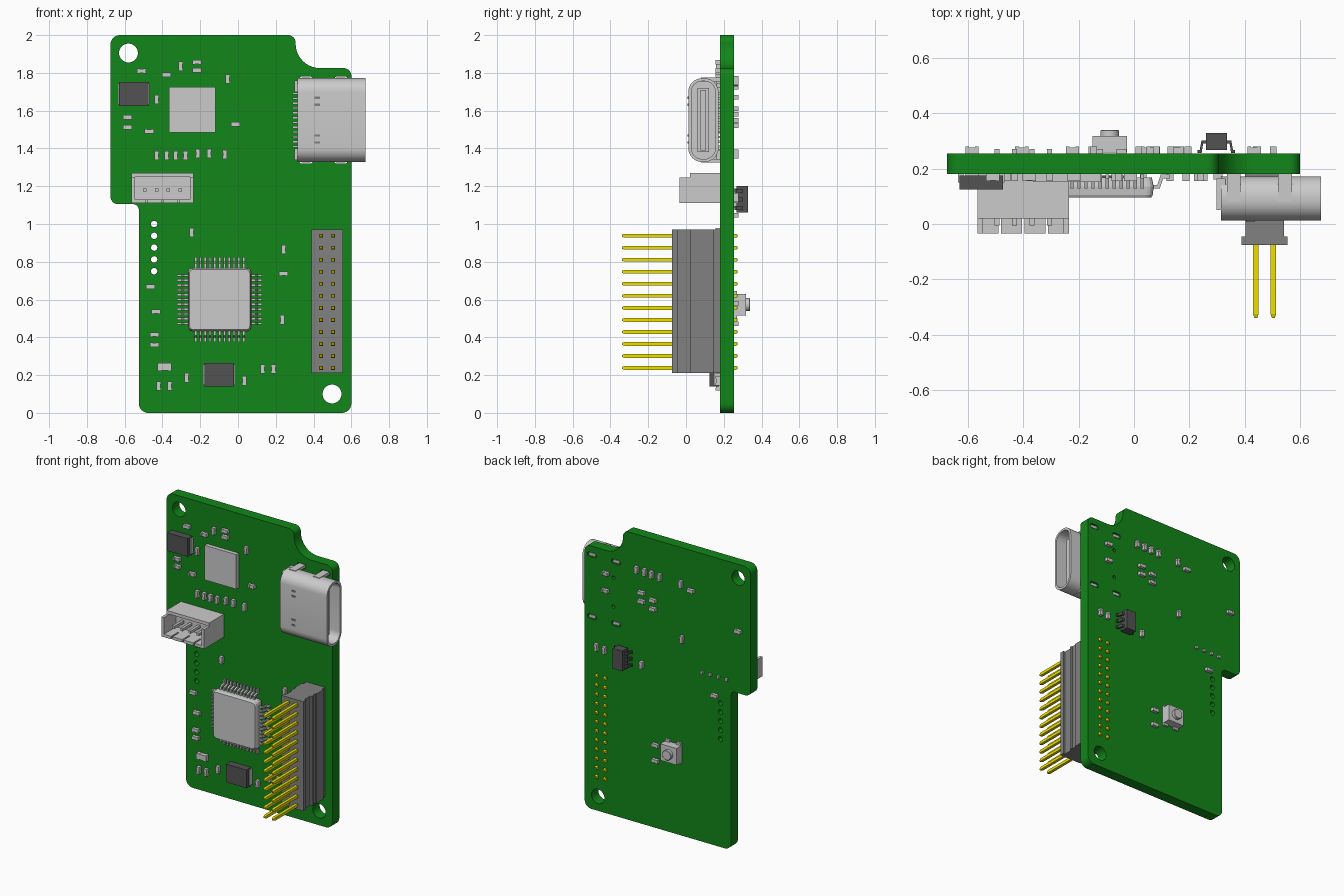
import bpy, bmesh, math
from mathutils import Vector, Matrix

if "Cube" in bpy.data.objects:
    bpy.data.objects.remove(bpy.data.objects["Cube"])

FRONT, BACK = 0.18, 0.255          # the two faces of the board (y)


def material(name, rgb):
    m = bpy.data.materials.new(name)
    m.diffuse_color = (*rgb, 1)
    m.use_nodes = True
    m.node_tree.nodes["Principled BSDF"].inputs["Base Color"].default_value = m.diffuse_color
    return m


GREEN = material("board_green", (0.006, 0.24, 0.01))
DARK = material("dark_plastic", (0.085, 0.085, 0.085))
MID = material("mid_grey", (0.22, 0.22, 0.22))
GOLD = material("gold", (0.85, 0.75, 0.0))


def rounded(pts, seg=6):
    """Right-angled polygon of (x, z, radius) with filleted corners."""
    out, n = [], len(pts)
    for i, (x, z, r) in enumerate(pts):
        p = Vector((x, z))
        u = (Vector(pts[i - 1][:2]) - p).normalized()
        v = (Vector(pts[(i + 1) % n][:2]) - p).normalized()
        for k in range(seg + 1):
            a = math.pi / 2 * k / seg
            out.append(p + (u + v - v * math.cos(a) - u * math.sin(a)) * r)
    return out


def rect(a0, a1, b0, b1, r, seg=6):
    return rounded([(a0, b0, r), (a1, b0, r), (a1, b1, r), (a0, b1, r)], seg)


def circle(cx, cz, r, n=24):
    return [Vector((cx + r * math.cos(2 * math.pi * k / n), cz + r * math.sin(2 * math.pi * k / n)))
            for k in range(n)]


def loft(bm, loops, mat=Matrix()):
    rings = [[bm.verts.new(mat @ Vector(p)) for p in l] for l in loops]
    n = len(rings[0])
    for a, b in zip(rings, rings[1:]):
        for i in range(n):
            bm.faces.new((a[i], a[(i + 1) % n], b[(i + 1) % n], b[i]))
    bm.faces.new(rings[0])
    bm.faces.new(rings[-1])


def box(bm, x0, x1, y0, y1, z0, z1):
    loft(bm, [[(x0, y, z0), (x1, y, z0), (x1, y, z1), (x0, y, z1)] for y in (y0, y1)])


def finish(name, bm, mat=None, smooth=False):
    bmesh.ops.recalc_face_normals(bm, faces=bm.faces)
    me = bpy.data.meshes.new(name)
    bm.to_mesh(me)
    bm.free()
    ob = bpy.data.objects.new(name, me)
    bpy.context.collection.objects.link(ob)
    if mat:
        me.materials.append(mat)
    if smooth:
        shade(ob)
    return ob


def shade(ob):
    bpy.ops.object.select_all(action='DESELECT')
    ob.select_set(True)
    bpy.context.view_layer.objects.active = ob
    bpy.ops.object.shade_smooth_by_angle(angle=math.radians(35))


def boxes(name, items, mat=None):
    bm = bmesh.new()
    for b in items:
        box(bm, *b)
    return finish(name, bm, mat)


# circuit board: filled outline with holes
loops = [rounded([(-0.525, 0, .05), (0.6, 0, .05), (0.6, 1.825, .04), (0.305, 1.825, .13),
                  (0.305, 2, .04), (-0.675, 2, .05), (-0.675, 1.105, .04), (-0.525, 1.105, .03)], 10)]
loops += [circle(-0.58, 1.905, .05, 40), circle(0.498, 0.10, .05, 40)]
loops += [circle(-0.444, 0.75 + 0.0625 * k, .017, 16) for k in range(5)]
loops += [circle(0.38, z, .012, 16) for z in (1.45, 1.65)]
loops += [rect(x - .035, x + .035, z - .016, z + .016, .015)
          for x in (.36, .545) for z in (1.335, 1.765)]
cu = bpy.data.curves.new("circuit_board", 'CURVE')
cu.dimensions, cu.fill_mode, cu.extrude = '2D', 'BOTH', (BACK - FRONT) / 2
for l in loops:
    s = cu.splines.new('POLY')
    s.points.add(len(l) - 1)
    for pt, p in zip(s.points, l):
        pt.co = (p.x, p.y, 0, 1)
    s.use_cyclic_u = True
board = bpy.data.objects.new("circuit_board", cu)
bpy.context.collection.objects.link(board)
board.rotation_euler.x = math.pi / 2
board.location.y = (FRONT + BACK) / 2
cu.materials.append(GREEN)
shade_target = board
board.select_set(True)
bpy.context.view_layer.objects.active = board
bpy.ops.object.convert(target='MESH')
shade(board)

# small two-terminal parts: (x, z) centres, lying across or standing upright
front_across = [(-.51, 1.81), (-.378, 1.79), (-.217, 1.857), (-.217, 1.814), (-.585, 1.565), (-.585, 1.512),
                (-.47, 1.49), (-.013, 1.528), (.241, .737), (-.463, .668), (-.434, .536), (-.442, .414), (-.442, .36)]
front_upright = [(-.304, 1.835), (-.055, 1.767), (-.431, 1.66), (-.431, 1.363), (-.378, 1.363), (-.33, 1.363),
                 (-.278, 1.363), (-.212, 1.374), (-.153, 1.374), (-.069, 1.368), (-.246, .955), (.241, .865),
                 (.235, .493), (-.272, .186), (-.42, .143), (-.362, .143), (.034, .17), (.13, .233), (.188, .233)]
back_across = [(.434, 1.67), (.434, 1.55), (-.222, 1.725), (.156, 1.61), (.156, 1.55), (.07, 1.58), (.07, 1.52),
               (-.585, 1.54), (-.405, 1.046), (.048, .58), (.048, .472)]
back_upright = [(.195, 1.76), (.133, 1.76), (.08, 1.757), (.017, 1.755), (-.145, 1.75), (-.153, 1.37),
                (.503, 1.14), (.442, 1.135), (.156, 1.11)]


def passives(name, centres, upright, y, side, l=.024, w=.012, h=.024):
    items = []
    for x, z in centres:
        for a, b, t, d in ((-l, -l * .45, w, h), (l * .45, l, w, h), (-l * .45, l * .45, w * .9, h * .92)):
            ys = sorted((y, y + side * d))
            items.append((x - t, x + t, *ys, z + a, z + b) if upright else (x + a, x + b, *ys, z - t, z + t))
    boxes(name, items)


passives("front_parts_across", front_across, False, FRONT, -1)
passives("front_parts_upright", front_upright, True, FRONT, -1)
passives("front_large_part", [(-.389, .244)], False, FRONT, -1, .038, .021, .03)
passives("back_parts_across", back_across, False, BACK, 1)
passives("back_parts_upright", back_upright, True, BACK, 1)

# square flat chip and the two dark oscillators with end terminals
boxes("flat_chip", [(-.365, -.12, .152, FRONT, 1.485, 1.725)])
for i, (x, z) in enumerate(((-.552, 1.688), (-.1, .202))):
    boxes(f"dark_chip_{i}", [(x - .078, x + .078, .125, FRONT - .004, z - .063, z + .063)], DARK)
    boxes(f"dark_chip_terminals_{i}", [(x + s * .074 - .01, x + s * .074 + .01, .15, FRONT, z - .055, z + .055)
                                       for s in (-1, 1)])

# main processor with eleven gull-wing leads per side
cx, cz = -.097, .60
bm = bmesh.new()
loft(bm, [[(cx + p.x * k, y, cz + p.y * k) for p in rect(-.168, .168, -.168, .168, .022, 3)]
          for y, k in ((.168, .96), (.135, 1), (.105, .98), (.096, .95))])
finish("processor_body", bm)
bm = bmesh.new()
lead = [(.16, .128), (.19, .128), (.202, .165), (.225, .165), (.225, .178), (.193, .178), (.181, .141), (.16, .141)]
for k in range(4):
    m = Matrix.Translation((cx, 0, cz)) @ Matrix.Rotation(k * math.pi / 2, 4, 'Y')
    for i in range(-5, 6):
        loft(bm, [[(a, y, i * .0254 + s) for a, y in lead] for s in (-.006, .006)], m)
finish("processor_leads", bm)

# open four-pin socket
x0, x1 = -.565, -.235
boxes("cable_socket", [(x0, x1, .1, FRONT, 1.11, 1.27), (x0, x1, .02, .1, 1.248, 1.27),
                       (x0, x1, .04, .1, 1.11, 1.13),
                       *[(x0 + .085 * k, x0 + .085 * k + .075, -.035, .04, 1.11, 1.13) for k in range(4)],
                       (x0, x0 + .02, .02, .1, 1.13, 1.248), (x1 - .02, x1, .02, .1, 1.13, 1.248),
                       (x0, x0 + .02, -.035, .02, 1.11, 1.245), (x1 - .02, x1, -.035, .02, 1.11, 1.245)])
boxes("cable_socket_pins", [(x - .009, x + .009, -.005, .27, 1.171, 1.189)
                            for x in (-.494, -.431, -.369, -.306)])

# stacked pin header: plastic layers and two columns of pins
boxes("header_body", [(a, b, y0, y1, .21, .97) for a, b, y0, y1 in (
    (.388, .555, -.075, -.045), (.402, .541, -.045, .02), (.388, .555, .02, .04),
    (.395, .548, .04, .07), (.388, .555, .07, .145), (.4, .543, .145, FRONT))], MID)
bm = bmesh.new()
for x in (.44, .503):
    for k in range(12):
        z = .238 + k * .0636
        loft(bm, [[(x + a * r, y, z + b * r) for a, b in ((-1, -1), (1, -1), (1, 1), (-1, 1))]
                  for y, r in ((-.34, .005), (-.325, .01), (.265, .01), (.272, .006))])
finish("header_pins", bm, GOLD)

# side port: hollow rounded shell, tongue, legs and contacts
bm = bmesh.new()


def ring(x, inset):
    return [(x, p.x, p.y) for p in rect(.012 + inset, .172 - inset, 1.328 + inset, 1.772 - inset, .074 - inset, 8)]


loft(bm, [ring(.315, 0), ring(.675, 0), ring(.675, .016), ring(.44, .016)])
finish("port_shell", bm, None, True)
boxes("port_tongue", [(.42, .63, .077, .107, 1.39, 1.71), (.42, .5, .062, .122, 1.38, 1.72)])
boxes("port_legs", [(x - .025, x + .025, .08, .25, z - .01, z + .01)
                    for x in (.36, .545) for z in (1.335, 1.765)]
      + [(.298, .33, .05, .165, z - .03, z + .03) for z in (1.37, 1.73)])
boxes("port_contacts", [(.288, .32, .16, FRONT, 1.41 + k * .0255 - .006, 1.41 + k * .0255 + .006)
                        for k in range(12)])
boxes("port_springs", [(.405, .435, .008, .02, z + d - .006, z + d + .006)
                       for z in (1.45, 1.65) for d in (-.018, .018)], MID)

# six-lead regulator on the back
boxes("regulator_body", [(.26, .335, .267, .328, 1.06, 1.2)], DARK)
bm = bmesh.new()
for s in (-1, 1):
    for z in (1.085, 1.13, 1.175):
        loft(bm, [[(.2975 + s * a, y, z + d) for a, y in ((.03, .29), (.048, .29), (.053, .257), (.068, .257),
                                                         (.068, .267), (.06, .267), (.054, .302), (.03, .302))]
                  for d in (-.01, .01)])
finish("regulator_leads", bm, DARK)

# push button on the back
boxes("button_body", [(-.15, -.025, .258, .318, .515, .63),
                      *[(x - .018, x + .018, BACK, .27, .5, .646) for x in (-.13, -.045)]])
bm = bmesh.new()
loft(bm, [[(p.x, y, p.y) for p in circle(-.0875, .573, r)] for y, r in ((.315, .034), (.337, .034), (.34, .031))])
finish("button_plunger", bm, None, True)
